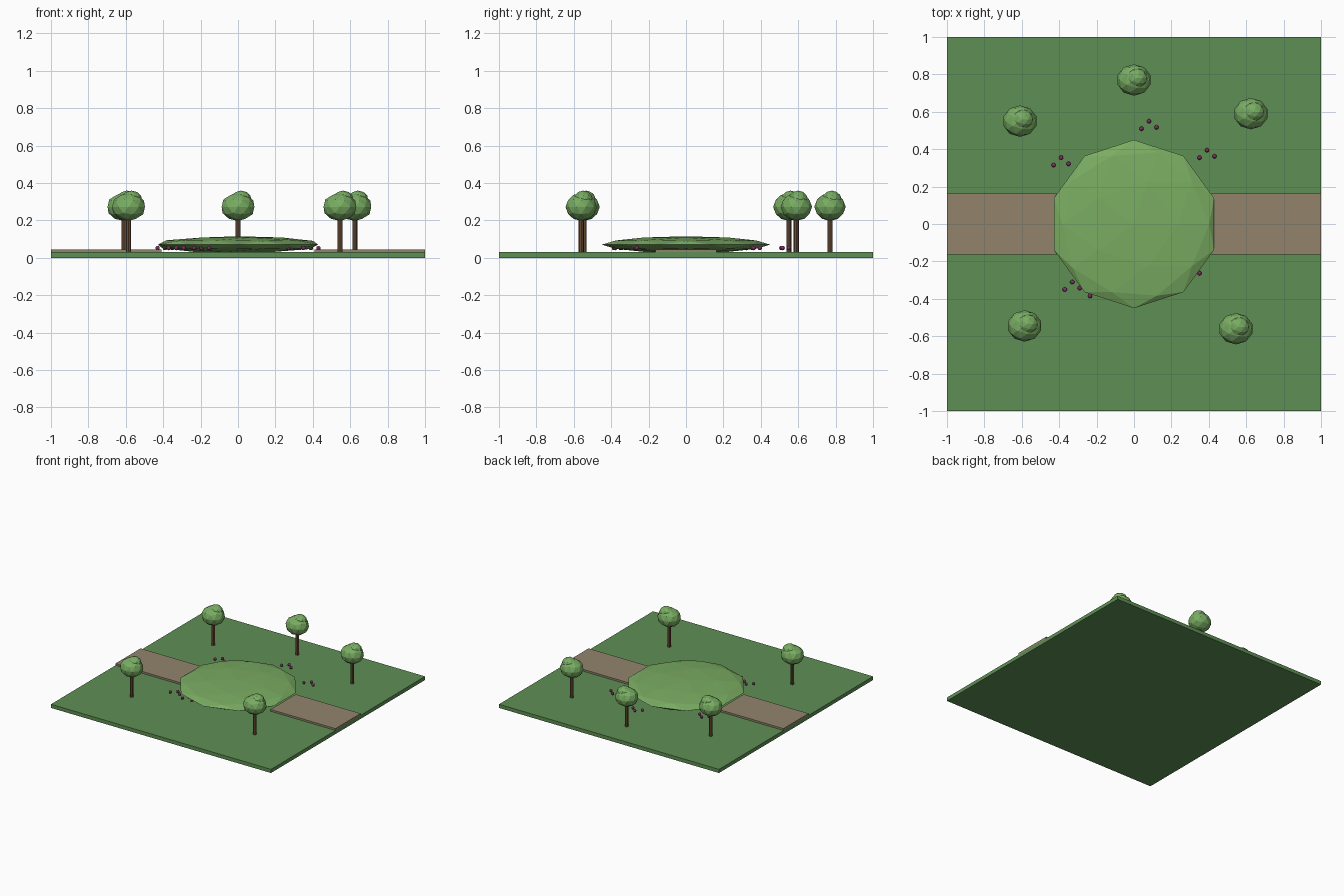
import bpy

cube = bpy.data.objects.get("Cube")
if cube:
    bpy.data.objects.remove(cube, do_unlink=True)


def material(name, r, g, b):
    """Flat colour given as 8-bit sRGB, stored as linear."""
    col = [((c / 255 + 0.055) / 1.055) ** 2.4 for c in (r, g, b)] + [1.0]
    mat = bpy.data.materials.new(name)
    mat.use_nodes = True
    mat.diffuse_color = col
    bsdf = mat.node_tree.nodes["Principled BSDF"]
    bsdf.inputs["Base Color"].default_value = col
    bsdf.inputs["Roughness"].default_value = 0.9
    return mat


grass = material("grass green", 94, 143, 84)
hill = material("mound green", 122, 172, 98)
leaf = material("leaf green", 120, 172, 98)
dirt = material("path brown", 146, 132, 108)
bark = material("bark brown", 108, 78, 54)
petal = material("petal purple", 160, 62, 130)


def finish(name, mat):
    obj = bpy.context.object
    obj.name = name
    obj.data.materials.append(mat)
    return obj


def box(name, center, size, mat):
    bpy.ops.mesh.primitive_cube_add(size=1, location=center)
    bpy.context.object.scale = size
    return finish(name, mat)


def ball(name, center, radii, mat, subdivisions=2):
    bpy.ops.mesh.primitive_ico_sphere_add(subdivisions=subdivisions, radius=1, location=center)
    bpy.context.object.scale = radii
    return finish(name, mat)


# Ground slab, path on both sides and the central mound
box("ground", (0, 0, 0.015), (2, 2, 0.03), grass)
for side, label in ((1, "left"), (-1, "right")):
    box(f"path_{label}", (side * 0.705, 0, 0.0375), (0.59, 0.326, 0.015), dirt)
ball("mound", (0, 0, 0.07), (0.45, 0.45, 0.045), hill)

# Trees: trunk, main crown and a smaller tuft on top
trees = [(0, 0.77), (0.625, 0.59), (-0.61, 0.55), (-0.585, -0.545), (0.545, -0.56)]
for i, (x, y) in enumerate(trees, 1):
    bpy.ops.mesh.primitive_cylinder_add(vertices=8, radius=0.014, depth=0.2, location=(x, y, 0.125))
    finish(f"tree_trunk_{i}", bark)
    ball(f"tree_crown_{i}", (x, y, 0.272), (0.092, 0.084, 0.075), leaf)
    ball(f"tree_tuft_{i}", (x + 0.015, y + 0.01, 0.311), (0.058, 0.053, 0.048), leaf)

# Flowers in clusters of three around the mound
clusters = [(-0.43, 0.315), (0.04, 0.51), (0.35, 0.355),
            (-0.37, -0.35), (-0.235, -0.385), (0.27, -0.27)]
for i, (x, y) in enumerate(clusters, 1):
    for j, (dx, dy) in enumerate(((0, 0), (0.04, 0.04), (0.08, 0.007)), 1):
        ball(f"flower_{i}_{j}", (x + dx, y + dy, 0.052), (0.012, 0.012, 0.012), petal)
